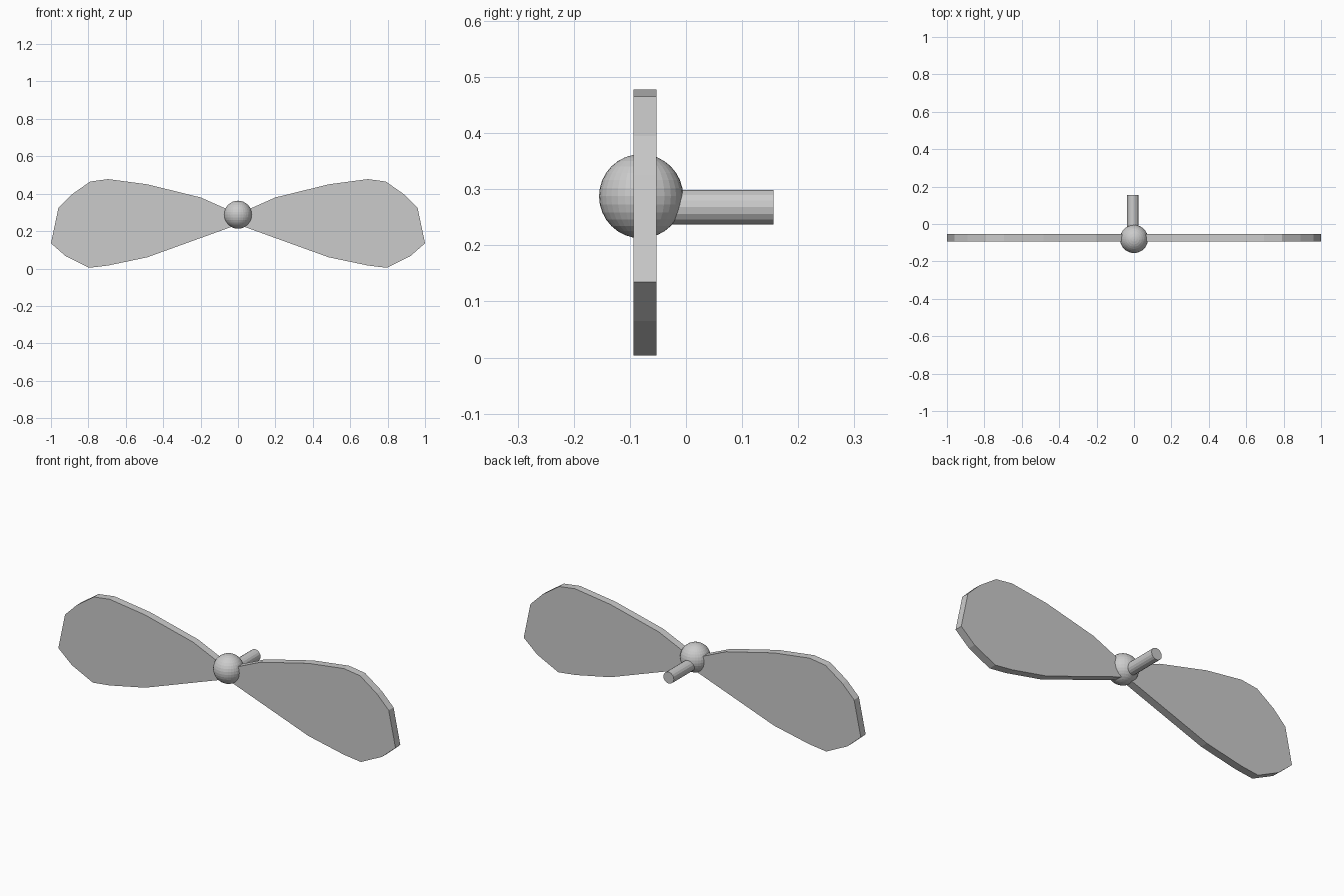
import bpy, bmesh
from math import radians

if "Cube" in bpy.data.objects:
    bpy.data.objects.remove(bpy.data.objects["Cube"])

# Blade outline in the x-z plane, right-hand side
OUTLINE = [(0.02, 0.30), (0.2, 0.38), (0.485, 0.45), (0.695, 0.478), (0.79, 0.465),
           (0.89, 0.395), (0.96, 0.325), (1.0, 0.135), (0.92, 0.065), (0.795, 0.004),
           (0.695, 0.016), (0.485, 0.06), (0.02, 0.228)]
BLADE_FRONT, BLADE_BACK = -0.094, -0.053


def blade(name, side):
    bm = bmesh.new()
    face = bm.faces.new([bm.verts.new((side * x, BLADE_FRONT, z)) for x, z in OUTLINE])
    ext = bmesh.ops.extrude_face_region(bm, geom=[face])
    verts = [g for g in ext["geom"] if isinstance(g, bmesh.types.BMVert)]
    bmesh.ops.translate(bm, verts=verts, vec=(0, BLADE_BACK - BLADE_FRONT, 0))
    bmesh.ops.recalc_face_normals(bm, faces=bm.faces)
    mesh = bpy.data.meshes.new(name)
    bm.to_mesh(mesh)
    bm.free()
    obj = bpy.data.objects.new(name, mesh)
    bpy.context.collection.objects.link(obj)


# Two mirrored blades
blade("right_blade", 1)
blade("left_blade", -1)

# Round hub
bpy.ops.mesh.primitive_uv_sphere_add(segments=32, ring_count=16, radius=0.075,
                                     location=(0, -0.08, 0.2875))
bpy.context.object.name = "hub"

# Drive shaft behind the hub
y0, y1 = -0.06, 0.156
bpy.ops.mesh.primitive_cylinder_add(vertices=16, radius=0.031, depth=y1 - y0,
                                    location=(-0.006, (y0 + y1) / 2, 0.268),
                                    rotation=(radians(90), 0, 0))
bpy.context.object.name = "shaft"
